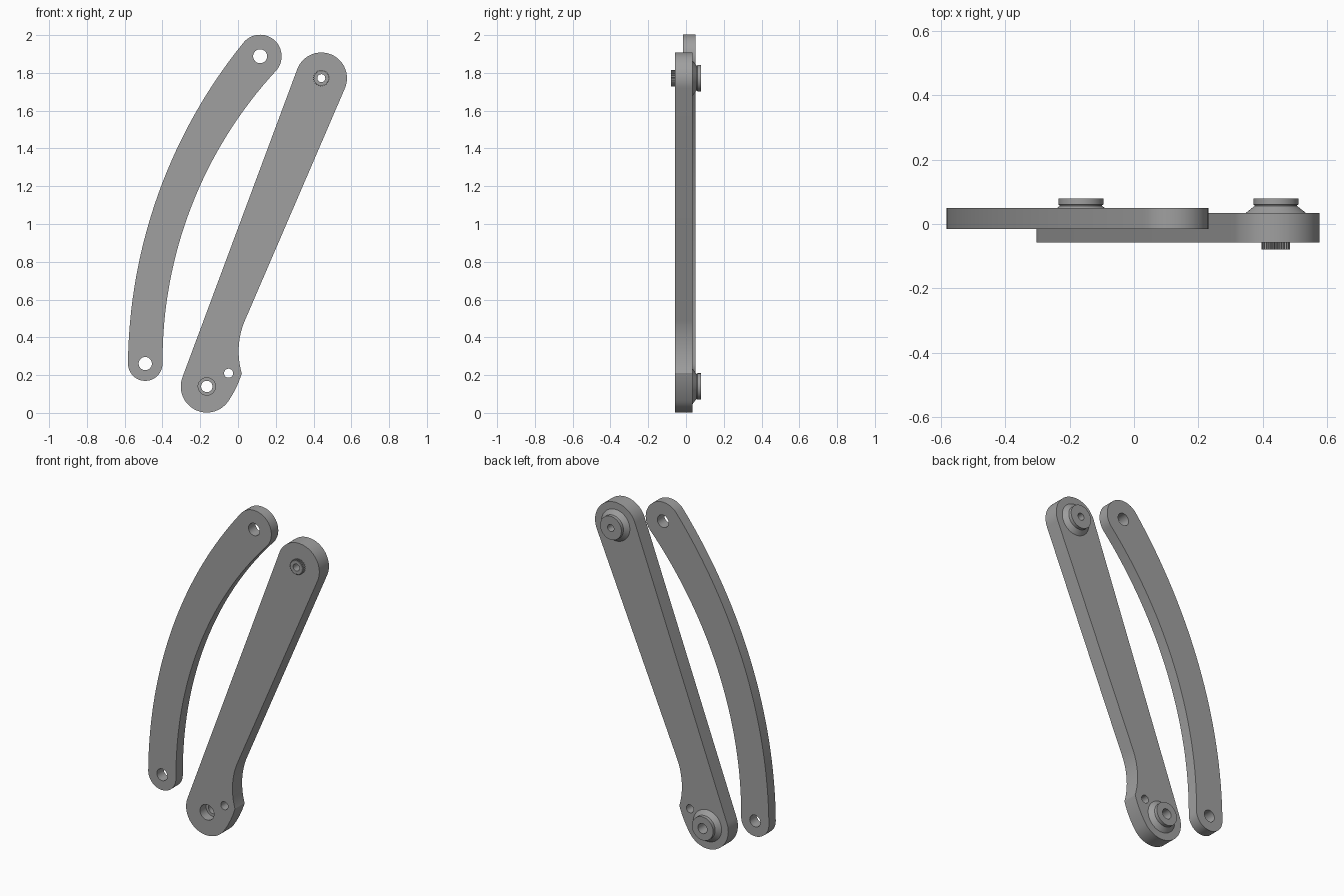
import bpy, bmesh
from math import sin, cos, pi, radians, atan2
from mathutils import Matrix, Vector

if "Cube" in bpy.data.objects:
    bpy.data.objects.remove(bpy.data.objects["Cube"])

grey = bpy.data.materials.new("plain grey")
grey.use_nodes = True
GREY = (0.35, 0.35, 0.35, 1)
grey.diffuse_color = GREY
grey.node_tree.nodes["Principled BSDF"].inputs["Base Color"].default_value = GREY


def arc(c, r, start, end, n=32):
    """Arc in the front plane, angles in degrees."""
    return [(c[0] + r * cos(radians(start + (end - start) * i / n)),
             c[1] + r * sin(radians(start + (end - start) * i / n))) for i in range(n + 1)]


def circle(c, r, n=40):
    return arc(c, r, 0, 360, n)[:-1]


def arc3(a, b, c, n=32):
    """Inner points of the arc from a through b to c."""
    (ax, ay), (bx, by), (cx, cy) = a, b, c
    d = 2 * (ax * (by - cy) + bx * (cy - ay) + cx * (ay - by))
    a2, b2, c2 = ax * ax + ay * ay, bx * bx + by * by, cx * cx + cy * cy
    o = Vector(((a2 * (by - cy) + b2 * (cy - ay) + c2 * (ay - by)) / d,
                (a2 * (cx - bx) + b2 * (ax - cx) + c2 * (bx - ax)) / d))
    v, w = Vector(a) - o, Vector(c) - o
    turn = atan2(v.x * w.y - v.y * w.x, v.dot(w))
    start = atan2(v.y, v.x)
    return [(o.x + v.length * cos(start + turn * i / n),
             o.y + v.length * sin(start + turn * i / n)) for i in range(1, n)]


def finish(name, mesh, angle=30):
    bm = bmesh.new()
    bm.from_mesh(mesh)
    bmesh.ops.remove_doubles(bm, verts=bm.verts, dist=1e-5)
    bmesh.ops.recalc_face_normals(bm, faces=bm.faces)
    bm.to_mesh(mesh)
    bm.free()
    mesh.materials.clear()
    mesh.materials.append(grey)
    ob = bpy.data.objects.new(name, mesh)
    bpy.context.collection.objects.link(ob)
    bpy.ops.object.select_all(action='DESELECT')
    ob.select_set(True)
    bpy.context.view_layer.objects.active = ob
    bpy.ops.object.shade_smooth_by_angle(angle=radians(angle))
    return ob


def plate(name, outlines, front, back):
    """Flat plate: the first outline is the rim, the others are holes."""
    cu = bpy.data.curves.new(name + "_profile", 'CURVE')
    cu.dimensions, cu.fill_mode = '2D', 'BOTH'
    cu.extrude = (back - front) / 2
    for pts in outlines:
        s = cu.splines.new('POLY')
        s.points.add(len(pts) - 1)
        for p, (x, z) in zip(s.points, pts):
            p.co = (x, z, 0, 1)
        s.use_cyclic_u = True
    tmp = bpy.data.objects.new(name + "_profile", cu)
    bpy.context.collection.objects.link(tmp)
    bpy.context.view_layer.update()
    mesh = bpy.data.meshes.new_from_object(
        tmp.evaluated_get(bpy.context.evaluated_depsgraph_get()))
    bpy.data.objects.remove(tmp)
    mesh.transform(Matrix.Translation((0, (front + back) / 2, 0))
                   @ Matrix.Rotation(pi / 2, 4, 'X'))
    return finish(name, mesh)


def lathe(name, c, profile, n=48):
    """Closed (radius, y) profile turned about a front-to-back axis."""
    bm = bmesh.new()
    rings = [[bm.verts.new((x, y, z)) for x, z in circle(c, r, n)] for r, y in profile]
    for a, b in zip(rings, rings[1:] + rings[:1]):
        for i in range(n):
            j = (i + 1) % n
            bm.faces.new((a[i], a[j], b[j], b[i]))
    mesh = bpy.data.meshes.new(name)
    bm.to_mesh(mesh)
    bm.free()
    return finish(name, mesh)


# Curved link
low, high = (-0.491, 0.261), (0.117, 1.888)
foot, head = arc(low, 0.0915, 180, 360), arc(high, 0.114, -43, 140)
rim = (foot + arc3(foot[-1], (-0.246, 1.095), head[0])
       + head + arc3(head[-1], (-0.42, 1.165), foot[0]))
plate("curved_link", [rim, circle(low, 0.035), circle(high, 0.037)], -0.015, 0.05)

# Straight arm with a waisted lower end
pivot, tip = (-0.165, 0.14), (0.441, 1.772)
FRONT, BACK = -0.057, 0.034
corner, neck = (0.02, 0.21), (0.04, 0.497)
base, end = arc(pivot, 0.138, 159.6, 323), arc(tip, 0.136, -23.4, 159.6)
rim = (base + arc3(base[-1], (-0.011, 0.131), corner, 10) + [corner]
       + arc3(corner, (0.004, 0.35), neck) + [neck] + end)
plate("straight_arm", [rim, circle(pivot, 0.046, 48), circle((-0.05, 0.21), 0.024),
                       circle(tip, 0.04, 48)], FRONT, BACK)


# Flanged bosses on the back, each with a sleeve seated in the arm
def boss(name, c, bore, sleeve, seat):
    lathe(name, c, [(bore, seat), (sleeve, seat), (sleeve, BACK), (0.094, BACK),
                    (0.066, 0.056), (0.066, 0.059), (0.07, 0.06),
                    (0.07, 0.08), (bore, 0.08)])


boss("lower_boss", pivot, 0.03, 0.046, 0.0)
boss("upper_boss", tip, 0.021, 0.04, FRONT)

# Splined stub on the front of the upper joint
TEETH = 24
teeth = []
for i in range(TEETH):
    for k, r in ((0, 0.039), (0.3, 0.039), (0.5, 0.044), (0.8, 0.044)):
        a = 2 * pi * (i + k) / TEETH
        teeth.append((tip[0] + r * cos(a), tip[1] + r * sin(a)))
plate("splined_stub", [teeth, circle(tip, 0.021, 48)], -0.08, FRONT)
